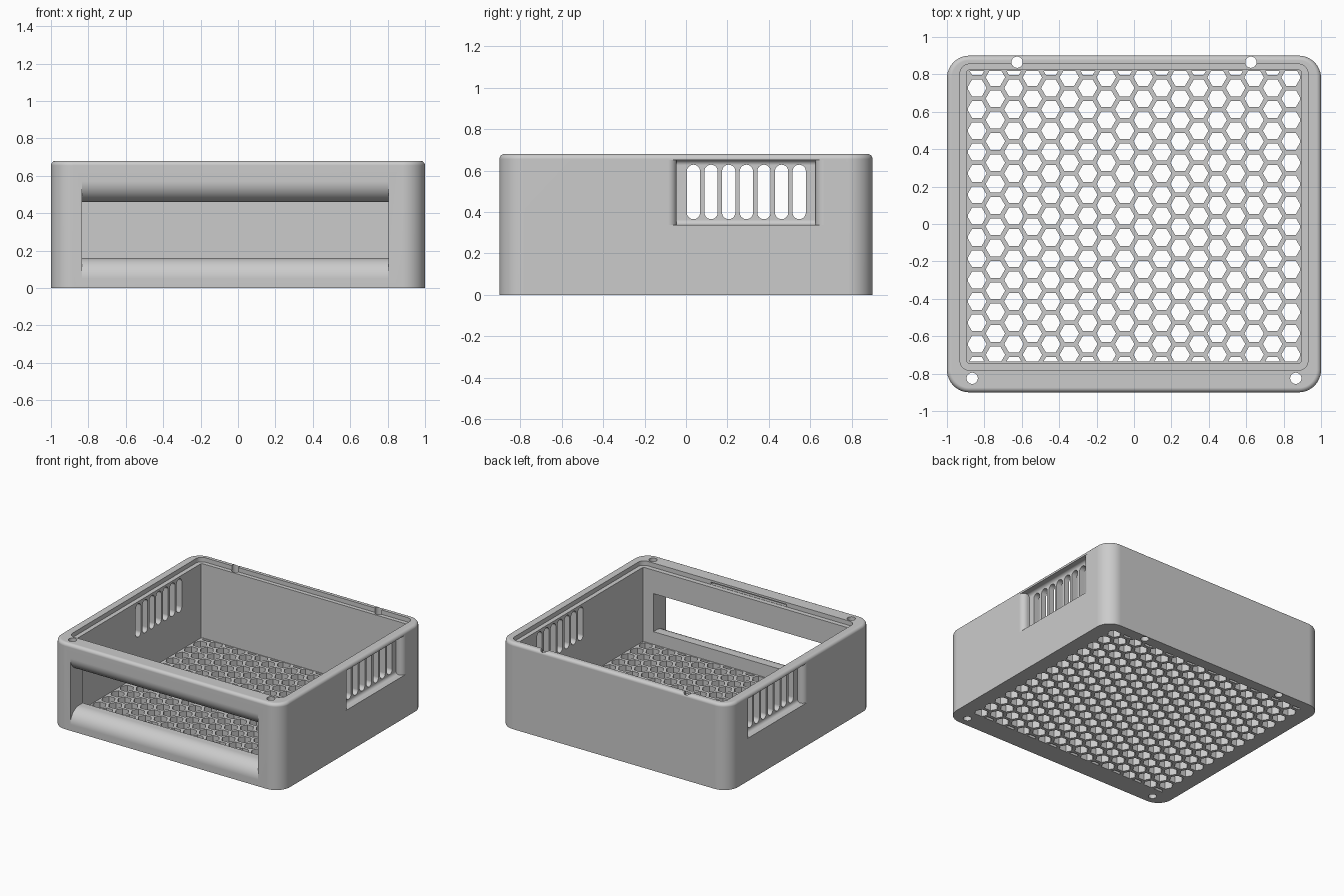
import bpy, bmesh
from math import cos, sin, pi, radians, sqrt
from mathutils import Vector

if "Cube" in bpy.data.objects:
    bpy.data.objects.remove(bpy.data.objects["Cube"], do_unlink=True)

grey = bpy.data.materials.new("plain grey")
grey.use_nodes = True
grey.diffuse_color = (0.6, 0.6, 0.6, 1)
grey.node_tree.nodes["Principled BSDF"].inputs["Base Color"].default_value = (0.6, 0.6, 0.6, 1)

AXES = {"x": lambda u, v, t: (t, u, v),
        "y": lambda u, v, t: (u, t, v),
        "z": lambda u, v, t: (u, v, t)}


def arc(cx, cy, r, a0, a1, n=12):
    return [(cx + r * cos(radians(a0 + (a1 - a0) * i / n)),
             cy + r * sin(radians(a0 + (a1 - a0) * i / n))) for i in range(n + 1)]


def round_rect(x0, x1, y0, y1, r, n=12):
    return (arc(x1 - r, y1 - r, r, 0, 90, n) + arc(x0 + r, y1 - r, r, 90, 180, n)
            + arc(x0 + r, y0 + r, r, 180, 270, n) + arc(x1 - r, y0 + r, r, 270, 360, n))


def circle(cx, cy, r, n=32):
    return arc(cx, cy, r, 0, 360, n)[:-1]


def slot(cx, y0, y1, w):
    r = w / 2
    return arc(cx, y1 - r, r, 0, 180) + arc(cx, y0 + r, r, 180, 360)


def prism(name, outlines, axis, lo, hi, clip=(), rim=0):
    """Extrude one or more flat outlines along an axis, with optional clipping and rounded far rim."""
    bm = bmesh.new()
    for pts in outlines:
        bm.faces.new([bm.verts.new(AXES[axis](u, v, lo)) for u, v in pts])
    for co, no in clip:
        bmesh.ops.bisect_plane(bm, geom=bm.verts[:] + bm.edges[:] + bm.faces[:],
                               plane_co=co, plane_no=no, clear_outer=True)
    ext = bmesh.ops.extrude_face_region(bm, geom=bm.faces[:], use_keep_orig=True)["geom"]
    top = [g for g in ext if isinstance(g, bmesh.types.BMVert)]
    bmesh.ops.translate(bm, verts=top, vec=Vector(AXES[axis](0, 0, hi - lo)))
    bmesh.ops.recalc_face_normals(bm, faces=bm.faces[:])
    if rim:
        edges = [e for e in bm.edges if all(v in top for v in e.verts)]
        bmesh.ops.bevel(bm, geom=edges, offset=rim, segments=5, profile=0.5, affect="EDGES")
    mesh = bpy.data.meshes.new(name)
    bm.to_mesh(mesh)
    bm.free()
    ob = bpy.data.objects.new(name, mesh)
    bpy.context.collection.objects.link(ob)
    mesh.materials.append(grey)
    return ob


def activate(ob):
    bpy.ops.object.select_all(action="DESELECT")
    ob.select_set(True)
    bpy.context.view_layer.objects.active = ob


def combine(ob, cutter, op="DIFFERENCE"):
    activate(ob)
    mod = ob.modifiers.new("cut", "BOOLEAN")
    mod.operation, mod.solver, mod.object = op, "EXACT", cutter
    bpy.ops.object.modifier_apply(modifier=mod.name)
    bpy.data.objects.remove(cutter, do_unlink=True)


# Outer shell with rounded corners and softened top rim
H = 0.68
body = prism("case_body", [round_rect(-1, 1, -0.9, 0.9, 0.12)], "z", 0, H, rim=0.025)

# Main cavity and the shallow seat for a lid
combine(body, prism("cavity", [round_rect(-0.895, 0.895, -0.745, 0.823, 0.015, 3)], "z", 0.06, 1))
combine(body, prism("lid_seat", [round_rect(-0.93, 0.93, -0.782, 0.855, 0.05)], "z", 0.645, 1))

# Latch groove in the front of the lid seat
combine(body, prism("latch_groove", [round_rect(-0.33, 0.33, -0.805, -0.77, 0.004, 2)], "z", 0.647, 0.664))

# Front opening with rolled sill and header
R, F = 0.11, -0.9
sill, head = 0.16, 0.46
opening = ([(-1, sill - R)] + arc(F + R, sill - R, R, 180, 90) + [(-0.7, sill), (-0.7, head)]
           + arc(F + R, head + R, R, 270, 180) + [(-1, head + R)])
combine(body, prism("front_opening", [opening], "x", -0.833, 0.805))

# Side vents: a recess with rolled ends and coved top and bottom, then slots through the wall
y0, y1, z0, z1 = -0.045, 0.625, 0.338, 0.65
deep, roll, cove = 0.94, 0.042, 0.025
for s in (-1, 1):
    plan = ([(1.1, y0 - roll)] + arc(1 - roll, y0 - roll, roll, 0, 90) + [(deep, y0), (deep, y1)]
            + arc(1 - roll, y1 + roll, roll, 270, 360) + [(1.1, y1 + roll)])
    side = ([(1.2, z0)] + arc(deep + cove, z0 + cove, cove, 270, 180, 8)
            + arc(deep + cove, z1 - cove, cove, 180, 90, 8) + [(1.2, z1)])
    recess = prism("recess", [[(s * x, y) for x, y in plan]], "z", 0.2, 0.8)
    combine(recess, prism("coves", [[(s * x, z) for x, z in side]], "y", -0.4, 1), "INTERSECT")
    combine(body, recess)
    slots = [slot(0.036 + 0.085 * i, 0.365, 0.628, 0.064) for i in range(7)]
    combine(body, prism("vent_slots", slots, "x", *sorted((s * 0.8, s * 1.1))))

# Screw holes through the full height
holes = [circle(s * x, y, 0.03) for s in (-1, 1) for x, y in ((0.625, 0.865), (0.865, -0.825))]
combine(body, prism("screw_holes", holes, "z", -0.2, 1))

# Honeycomb floor, trimmed to the cavity
step = 0.0988
pitch = step * 2 / sqrt(3)
hexes = [circle((i - 8.5) * step, 0.727 + (0.5 * (i % 2) - j) * pitch, 0.052, 6)
         for i in range(18) for j in range(-1, 15)]
trim = [((0.888, 0, 0), (1, 0, 0)), ((-0.888, 0, 0), (-1, 0, 0)),
        ((0, 0.817, 0), (0, 1, 0)), ((0, -0.735, 0), (0, -1, 0))]
combine(body, prism("honeycomb", hexes, "z", -0.1, 0.1, clip=trim))

# Smooth the curves and keep flat walls flat
activate(body)
bpy.ops.object.shade_smooth_by_angle(angle=radians(30))
weighted = body.modifiers.new("flat_walls", "WEIGHTED_NORMAL")
weighted.keep_sharp = True
